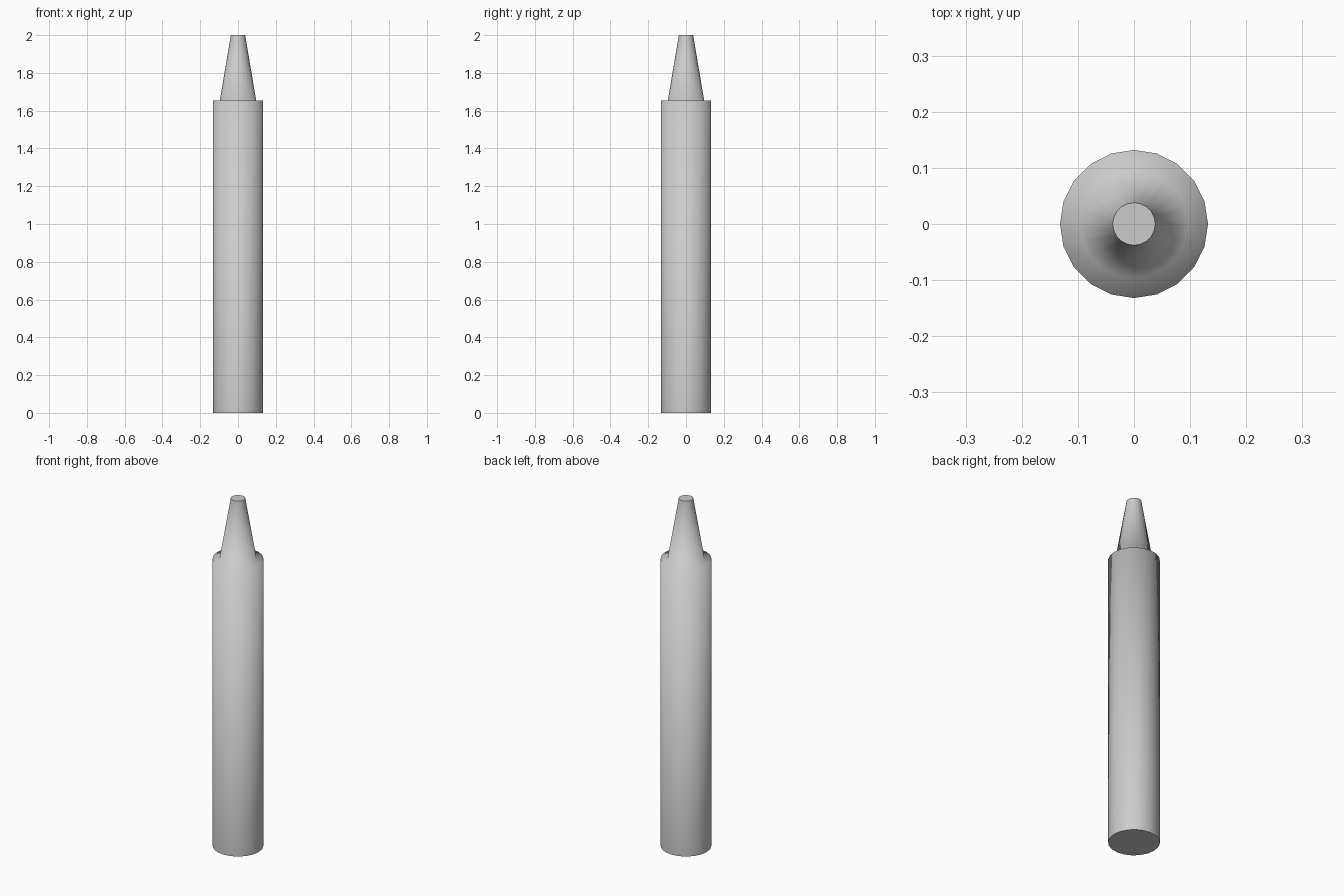
import bpy, bmesh
from math import cos, sin, tau

if "Cube" in bpy.data.objects:
    bpy.data.objects.remove(bpy.data.objects["Cube"])

SIDES = 20
# (radius, height): base, shoulder rim, cone root, blunt tip
PROFILE = [(0.132, 0.0), (0.132, 1.655), (0.096, 1.655), (0.038, 2.0)]

bm = bmesh.new()
rings = [[bm.verts.new((r * cos(tau * i / SIDES), r * sin(tau * i / SIDES), z))
          for i in range(SIDES)] for r, z in PROFILE]

# smooth-shaded barrel, shoulder and cone
for lower, upper in zip(rings, rings[1:]):
    for i in range(SIDES):
        j = (i + 1) % SIDES
        bm.faces.new((lower[i], lower[j], upper[j], upper[i])).smooth = True

# flat end caps
bm.faces.new(rings[0][::-1])
bm.faces.new(rings[-1])

mesh = bpy.data.meshes.new("crayon")
bm.to_mesh(mesh)
bm.free()
bpy.context.collection.objects.link(bpy.data.objects.new("crayon", mesh))
